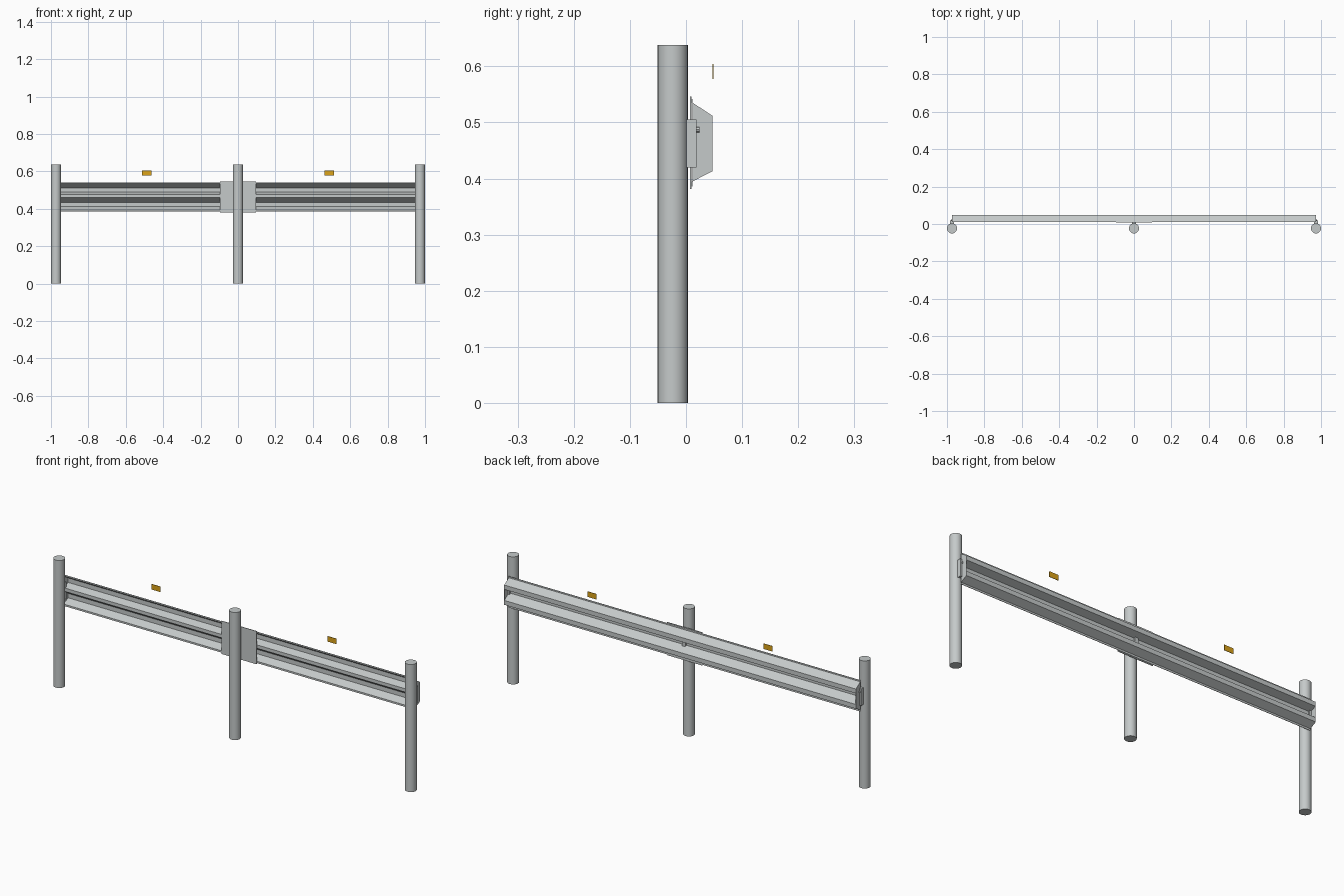
import bpy, bmesh, math
from mathutils import Matrix, Vector

if "Cube" in bpy.data.objects:
    bpy.data.objects.remove(bpy.data.objects["Cube"], do_unlink=True)


def material(name, rgb, metallic=0.0):
    m = bpy.data.materials.new(name)
    m.use_nodes = True
    m.diffuse_color = (*rgb, 1)
    m.node_tree.nodes["Principled BSDF"].inputs["Base Color"].default_value = (*rgb, 1)
    return m


STEEL = material("galvanised_steel", (0.56, 0.59, 0.59))
AMBER = material("amber_reflector", (0.72, 0.37, 0.01))


def finish(name, bm, mat, smooth=False):
    bmesh.ops.recalc_face_normals(bm, faces=bm.faces)
    mesh = bpy.data.meshes.new(name)
    bm.to_mesh(mesh)
    bm.free()
    mesh.materials.append(mat)
    ob = bpy.data.objects.new(name, mesh)
    bpy.context.collection.objects.link(ob)
    if smooth:
        bpy.ops.object.select_all(action="DESELECT")
        ob.select_set(True)
        bpy.context.view_layer.objects.active = ob
        bpy.ops.object.shade_smooth_by_angle(angle=math.radians(35))
    return ob


def box(name, lo, hi, mat):
    lo, hi = Vector(lo), Vector(hi)
    bm = bmesh.new()
    bmesh.ops.create_cube(bm, size=1, matrix=Matrix.Translation((lo + hi) / 2)
                          @ Matrix.Diagonal((*(hi - lo), 1)))
    return finish(name, bm, mat)


def cylinder(name, centre, radius, depth, mat, sides=24, along_y=False):
    rot = Matrix.Rotation(math.pi / 2, 4, "X") if along_y else Matrix.Identity(4)
    bm = bmesh.new()
    bmesh.ops.create_cone(bm, cap_ends=True, segments=sides, radius1=radius, radius2=radius,
                          depth=depth, matrix=Matrix.Translation(centre) @ rot)
    return finish(name, bm, mat, smooth=True)


def extrude_x(name, outline, x0, x1, mat):
    """Closed (y, z) outline swept along x."""
    bm = bmesh.new()
    face = bm.faces.new([bm.verts.new((x0, y, z)) for y, z in outline])
    new = bmesh.ops.extrude_face_region(bm, geom=[face])["geom"]
    bmesh.ops.translate(bm, vec=(x1 - x0, 0, 0),
                        verts=[v for v in new if isinstance(v, bmesh.types.BMVert)])
    return finish(name, bm, mat)


END = 0.973          # post spacing and half rail length
HEIGHT = 0.638

# Posts, each with a spacer bracket and a bolt
for label, x in (("right", -END), ("middle", 0), ("left", END)):
    cylinder(label + "_post", (x, -0.0235, HEIGHT / 2), 0.027, HEIGHT, STEEL)
    box(label + "_bracket", (x - 0.01, 0.001, 0.42), (x + 0.01, 0.019, 0.505), STEEL)
    cylinder(label + "_bolt", (x, 0.0205, 0.487), 0.005, 0.007, STEEL, 8, True)

# Double-corrugated rail: a folded sheet with thickness
fold = [(0.012, 0.542), (0.012, 0.535), (0.047, 0.512), (0.047, 0.490), (0.012, 0.477),
        (0.012, 0.460), (0.047, 0.435), (0.047, 0.413), (0.012, 0.395), (0.012, 0.386)]
T = 0.002
inner = [(y - T, z) for y, z in reversed(fold)]
extrude_x("rail", fold + inner, -END, END, STEEL)

# Plates closing the rail ends
cap = fold[1:3] + fold[-3:-1]
for label, s in (("right", -1), ("left", 1)):
    extrude_x(label + "_rail_end", cap, s * (END - 0.001), s * END, STEEL)

# Splice plate behind the middle post
box("splice_plate", (-0.097, 0.007, 0.381), (0.097, 0.010, 0.546), STEEL)

# Reflectors
for label, x in (("right", -0.487), ("left", 0.487)):
    box(label + "_reflector", (x - 0.025, 0.047, 0.577), (x + 0.025, 0.049, 0.604), AMBER)
